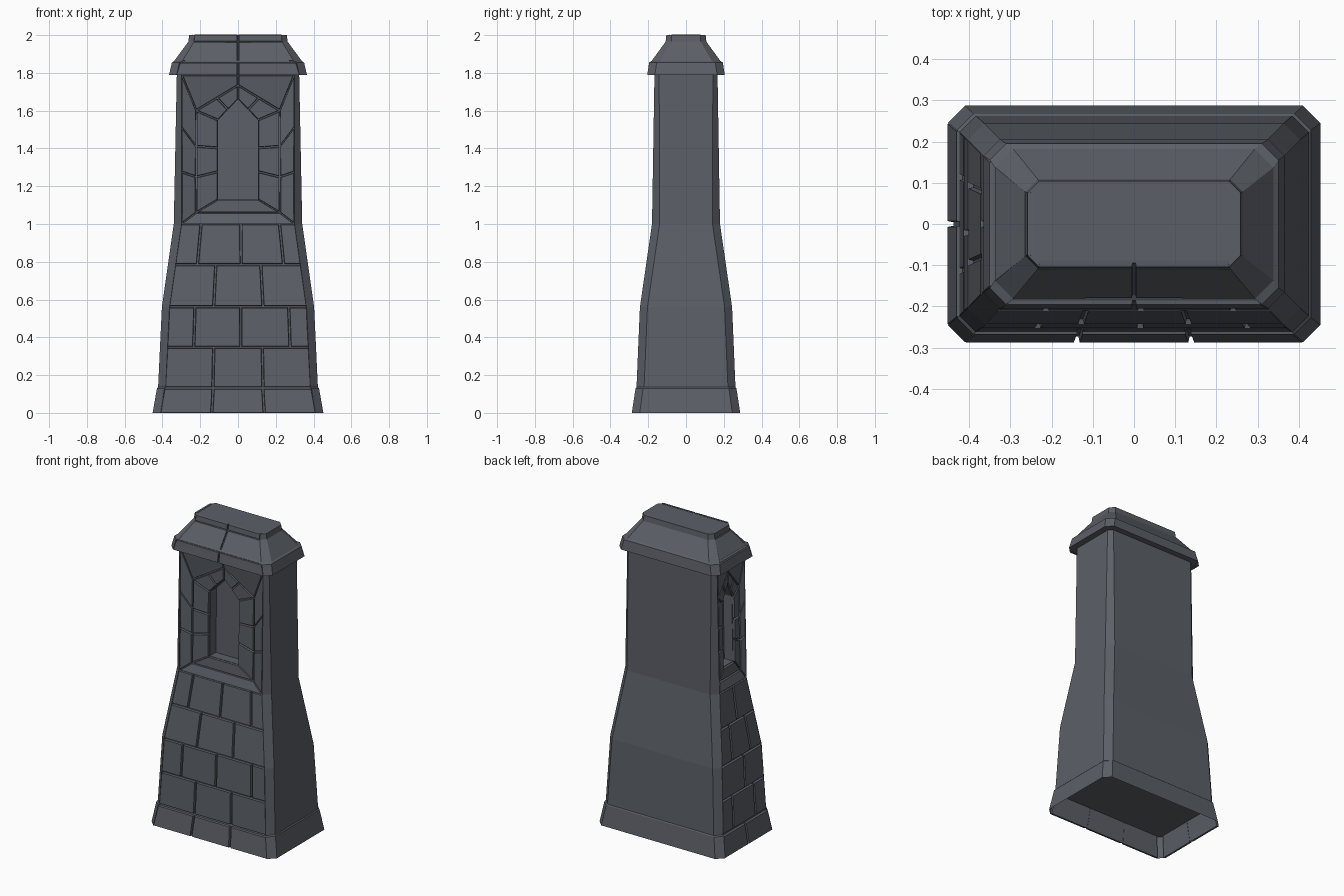
import bpy, bmesh
from mathutils import Vector

if "Cube" in bpy.data.objects:
    bpy.data.objects.remove(bpy.data.objects["Cube"], do_unlink=True)

stone = bpy.data.materials.new("slate_grey_stone")
stone.use_nodes = True
GREY = (0.105, 0.115, 0.135, 1)
stone.diffuse_color = GREY
stone.node_tree.nodes["Principled BSDF"].inputs["Base Color"].default_value = GREY

# Profiles: height, half width, half depth, corner chamfer
LOWER = [(0, .452, .287, .042), (.13, .429, .267, .04), (.136, .423, .262, .04),
         (.56, .403, .244, .04), (1, .34, .18, .04)]
SHAFT = [(1, .34, .18, .04), (1.79, .324, .167, .025)]
CORNICE = [(1.79, .365, .205, .04), (1.855, .35, .195, .04), (1.863, .338, .182, .045),
           (1.965, .263, .108, .03), (2, .258, .104, .028)]
GROOVE = .014


def at(profile, z):
    """Half width, half depth and chamfer at a height."""
    for a, b in zip(profile, profile[1:]):
        if z <= b[0] + 1e-6:
            t = (z - a[0]) / (b[0] - a[0])
            return [p + (q - p) * t for p, q in zip(a[1:], b[1:])]
    return profile[-1][1:]


def half_face(side, profile, z):
    hx, hy, c = at(profile, z)
    return (hx if side == "front" else hy) - c


def place(side, profile, p):
    """Map (across, depth into the wall, height) onto a wall face."""
    u, d, z = p
    hx, hy, c = at(profile, z)
    return Vector((u, d - hy, z)) if side == "front" else Vector((d - hx, -u, z))


def finish(name, bm):
    bmesh.ops.remove_doubles(bm, verts=bm.verts, dist=1e-5)
    bmesh.ops.recalc_face_normals(bm, faces=bm.faces)
    mesh = bpy.data.meshes.new(name)
    bm.to_mesh(mesh)
    bm.free()
    mesh.materials.append(stone)
    obj = bpy.data.objects.new(name, mesh)
    bpy.context.collection.objects.link(obj)


def section(z, hx, hy, c, d, e):
    """Chamfered rectangle, sunk on the front and right faces."""
    x, y = hx - c, hy - c
    pts = [(-x, -hy), (e - x, d - hy), (x - e, d - hy), (x, -hy), (hx, -y), (hx, y),
           (x, hy), (-x, hy), (-hx, y), (d - hx, y - e), (d - hx, e - y), (-hx, -y)]
    return [Vector((px, py, z)) for px, py in pts]


def skin(bm, rings, skip=()):
    rows = [[bm.verts.new(p) for p in ring] for ring in rings]
    n = len(rows[0])
    for a, b in zip(rows, rows[1:]):
        for i in range(n):
            if i not in skip:
                j = (i + 1) % n
                bm.faces.new((a[i], a[j], b[j], b[i]))
    return rows


def block(bm, side, profile, corners, gap=.007):
    """One stone: a slab with slanted edges, standing proud of the joints."""
    pts = [Vector(p) for p in corners]
    front, back = [], []
    for i, p in enumerate(pts):
        pull = (pts[i - 1] - p).normalized() + (pts[(i + 1) % 4] - p).normalized()
        front.append(place(side, profile, p + pull * gap))
        back.append(place(side, profile, p + pull * gap * .6 + Vector((0, GROOVE + .002, 0))))
    rows = skin(bm, [back, front])
    bm.faces.new(rows[0])
    bm.faces.new(rows[1])


def bricks(name, side, profile, courses, gap):
    """Courses of (bottom, top, joints as fractions of the half face)."""
    bm = bmesh.new()
    for z0, z1, joints in courses:
        # end stones reach almost to the corner post
        w0, w1 = (half_face(side, profile, z) + gap * .7 for z in (z0, z1))
        cuts = [-1] + joints + [1]
        for a, b in zip(cuts, cuts[1:]):
            block(bm, side, profile,
                  [(a * w0, 0, z0), (b * w0, 0, z0), (b * w1, 0, z1), (a * w1, 0, z1)], gap)
    finish(name, bm)


# Lower wall core, open below
bm = bmesh.new()
skin(bm, [section(*row, GROOVE, .003) for row in LOWER])
finish("lower_wall", bm)

# Deeply sunk underside
bm = bmesh.new()
hx, hy, c = at(LOWER, .13)
bm.faces.new([bm.verts.new(p) for p in section(.13, hx, hy, c, GROOVE, .003)])
finish("underside", bm)

# Upper shaft, left open where the niches sit
bm = bmesh.new()
skin(bm, [section(*row, 0, 0) for row in SHAFT], skip=(0, 1, 2, 8, 9, 10))
finish("upper_shaft", bm)

# Cornice core
bm = bmesh.new()
rows = skin(bm, [section(*row, GROOVE * .7, .003) for row in CORNICE])
bm.faces.new(rows[0])
bm.faces.new(rows[-1])
finish("cornice", bm)

# Brick courses
HEIGHTS = [(-.006, .132), (.134, .347), (.347, .562), (.562, .785), (.785, 1.002)]
JOINTS = {"front": [[-.335, .335], [-.34, .34], [-.62, .04, .73], [-.35, .36], [-.64, .05, .72]],
          "right": [[0], [-.5, .5], [.1], [-.45, .45], [0]]}
CAP_HEIGHTS = [(1.785, 1.857), (1.861, 1.967), (1.963, 2.005)]
for side in JOINTS:
    bricks(side + "_bricks", side, LOWER,
           [(*h, j) for h, j in zip(HEIGHTS, JOINTS[side])], .007)
    bricks(side + "_cornice_stones", side, CORNICE,
           [(*h, [0] if side == "front" else []) for h in CAP_HEIGHTS], .005)


def arch(half, bottom, shoulder, peak, depth):
    """Pointed window outline, from the bottom left round to the left shoulder."""
    return [Vector(p) for p in ((-half, depth, bottom), (half, depth, bottom),
            (half, depth, shoulder), (0, depth, peak), (-half, depth, shoulder))]


def niche(side, mid_half, in_half):
    low, high = half_face(side, SHAFT, 1), half_face(side, SHAFT, 1.79)
    outer = arch(low, 1, 1.79, 1.79, 0)
    for i in (2, 4):
        outer[i].x *= high / low
    middle = arch(mid_half, 1.06, 1.6, 1.735, .02)
    inner = arch(in_half, 1.13, 1.55, 1.66, .024)
    sink = Vector((0, GROOVE, 0))

    # Backing surface and window recess
    bm = bmesh.new()
    rings = [outer, [p + sink for p in outer], [p + sink for p in middle],
             [p + sink for p in inner], arch(in_half, 1.13, 1.55, 1.66, .1)]
    rows = skin(bm, [[place(side, SHAFT, p) for p in ring] for ring in rings])
    bm.faces.new(rows[-1])
    finish(side + "_niche", bm)

    # Splayed surround and arch stones
    bm = bmesh.new()
    jamb, whole, halves = [0, .35, .65, 1], [0, 1], [0, .5, 1]
    for a, b, arch_cuts in ((outer, middle, whole), (middle, inner, halves)):
        for i, cuts in enumerate((whole, jamb, arch_cuts, arch_cuts, jamb)):
            j = (i + 1) % 5
            if i == 4:
                cuts = [1 - t for t in reversed(cuts)]
            for s, t in zip(cuts, cuts[1:]):
                block(bm, side, SHAFT, [a[i].lerp(a[j], s), a[i].lerp(a[j], t),
                                        b[i].lerp(b[j], t), b[i].lerp(b[j], s)], .006)
    finish(side + "_niche_stones", bm)


niche("front", .222, .105)
niche("right", .108, .056)
